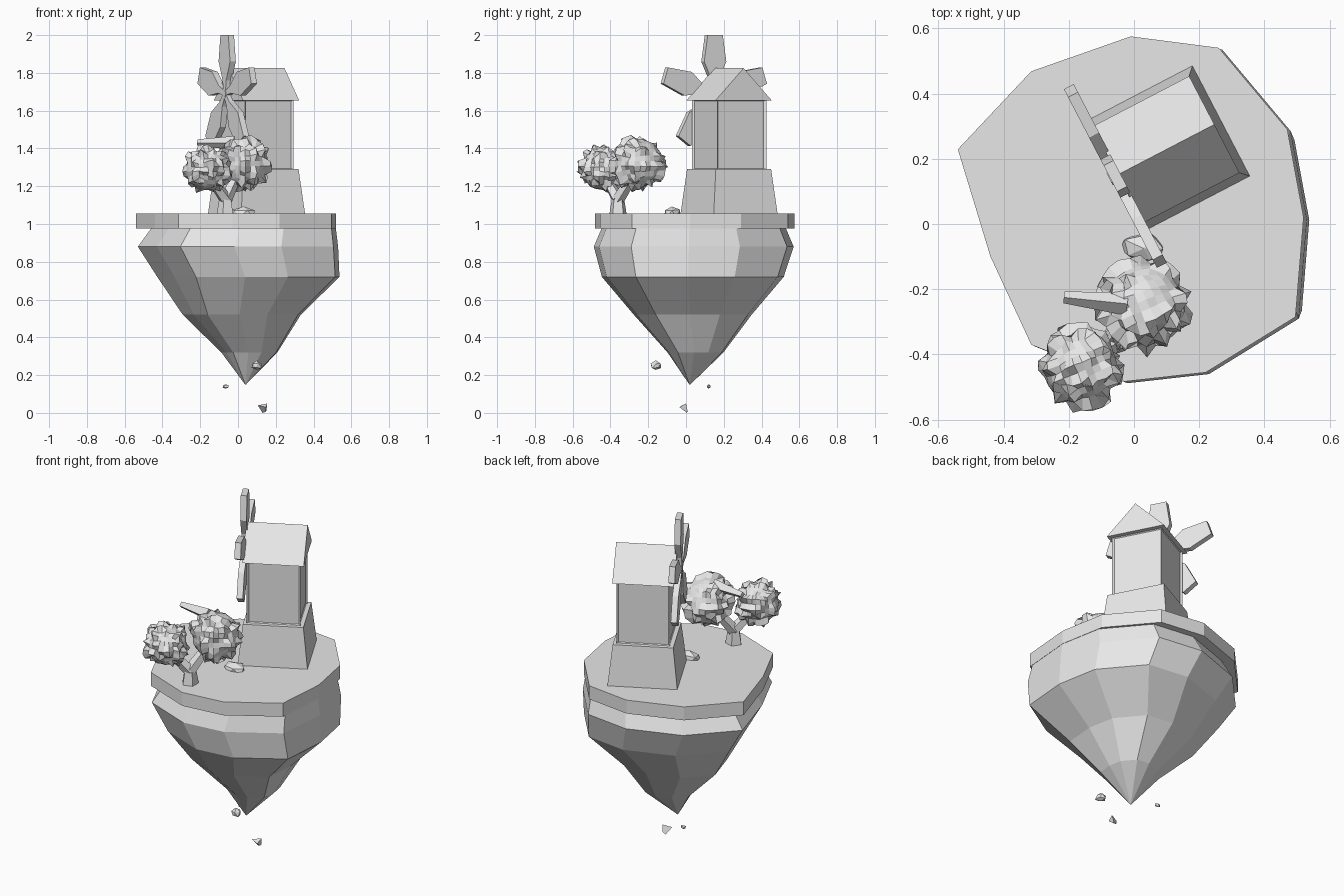
import bpy, bmesh, math, random
from mathutils import Matrix, Vector

random.seed(4)
if "Cube" in bpy.data.objects:
    bpy.data.objects.remove(bpy.data.objects["Cube"])

grey = bpy.data.materials.new("plain grey")
grey.use_nodes = True
grey.diffuse_color = (0.8, 0.8, 0.8, 1)
grey.node_tree.nodes["Principled BSDF"].inputs["Base Color"].default_value = grey.diffuse_color


def finish(name, bm, matrix=Matrix()):
    bmesh.ops.recalc_face_normals(bm, faces=bm.faces)
    mesh = bpy.data.meshes.new(name)
    bm.to_mesh(mesh)
    bm.free()
    mesh.materials.append(grey)
    obj = bpy.data.objects.new(name, mesh)
    obj.matrix_world = matrix
    bpy.context.collection.objects.link(obj)
    return obj


def loft(bm, rings):
    """Skin equal-length rings of points and cap both ends."""
    loops = [[bm.verts.new(p) for p in ring] for ring in rings]
    for a, b in zip(loops, loops[1:]):
        for i in range(len(a)):
            j = (i + 1) % len(a)
            bm.faces.new((a[i], a[j], b[j], b[i]))
    bm.faces.new(loops[0])
    bm.faces.new(loops[-1])


def square(h, z):
    return [(-h, -h, z), (h, -h, z), (h, h, z), (-h, h, z)]


def limb(bm, start, end, r1, r2, sides=5):
    """Tapered stick between two points."""
    start, end = Vector(start), Vector(end)
    turn = (end - start).to_track_quat('Z', 'Y')
    rings = []
    for p, r in ((start, r1), (end, r2)):
        rings.append([p + turn @ Vector((r * math.cos(k * math.tau / sides),
                                         r * math.sin(k * math.tau / sides), 0))
                      for k in range(sides)])
    loft(bm, rings)


# Grass slab
outline = [(-0.01, 0.575), (0.26, 0.54), (0.47, 0.29), (0.52, 0.02),
           (0.495, -0.285), (0.22, -0.455), (-0.03, -0.483), (-0.315, -0.37),
           (-0.44, -0.1), (-0.54, 0.229), (-0.315, 0.468)]
bm = bmesh.new()
loft(bm, [[(x, y, z) for x, y in outline] for z in (0.975, 1.055)])
finish("island_top", bm)

# Rock below: scaled copies of the outline narrowing to a point
cx, cy = -0.01, 0.045
levels = [(0.98, 0.03, 0.04, 0.92), (0.88, 0.0, 0.04, 1.0), (0.72, 0.055, 0.035, 0.91),
          (0.52, 0.02, 0.035, 0.59), (0.32, 0.06, 0.05, 0.28), (0.15, 0.04, 0.02, 0.004)]
bm = bmesh.new()
loft(bm, [[(ox + (x - cx) * s, oy + (y - cy) * s, z) for x, y in outline]
          for z, ox, oy, s in levels])
finish("island_rock", bm)

# Mill, built square and turned as a whole
mill = Matrix.Translation((0.098, 0.228, 0)) @ Matrix.Rotation(math.radians(27.5), 4, 'Z')

bm = bmesh.new()
loft(bm, [square(0.191, 1.05), square(0.165, 1.29)])
finish("mill_base", bm, mill)

bm = bmesh.new()
loft(bm, [square(0.146, 1.285), square(0.146, 1.66)])
bm.normal_update()
bmesh.ops.recalc_face_normals(bm, faces=bm.faces)
walls = [f for f in bm.faces if abs(f.normal.z) < 0.5]
bmesh.ops.inset_individual(bm, faces=walls, thickness=0.014, depth=-0.01)
finish("mill_walls", bm, mill)

bm = bmesh.new()
h = 0.167
loft(bm, [[(x, -h, 1.655), (x, h, 1.655), (x, 0, 1.825)] for x in (-h, h)])
finish("mill_roof", bm, mill)

# Sails
hub = Vector((-0.175, 0, 1.69))
shape = [(0.0, 0.012), (0.07, 0.02), (0.17, 0.066), (0.31, 0.045)]
for k in range(5):
    bm = bmesh.new()
    edge = [(w, r) for r, w in shape] + [(-w, r) for r, w in reversed(shape)]
    loft(bm, [[(t, y, z) for y, z in edge] for t in (-0.017, 0.017)])
    spin = Matrix.Rotation(k * math.tau / 5, 4, 'X')
    finish("sail_%d" % (k + 1), bm, mill @ Matrix.Translation(hub) @ spin)
bm = bmesh.new()
limb(bm, hub + Vector((-0.02, 0, 0)), hub + Vector((0.06, 0, 0)), 0.022, 0.022, 6)
finish("sail_shaft", bm, mill)

# Forked tree trunk and a loose branch
bm = bmesh.new()
fork = (-0.065, -0.36, 1.13)
limb(bm, (-0.065, -0.36, 1.04), fork, 0.05, 0.035)
limb(bm, fork, (-0.15, -0.43, 1.25), 0.035, 0.025)
limb(bm, fork, (0.0, -0.27, 1.27), 0.035, 0.025)
finish("tree_trunk", bm)
bm = bmesh.new()
limb(bm, (-0.215, -0.225, 1.43), (-0.02, -0.245, 1.43), 0.018, 0.036, 4)
finish("tree_branch", bm)


# Spiky foliage: cube spheres with some points pulled outwards
def foliage(name, centre, radius):
    bm = bmesh.new()
    bmesh.ops.create_cube(bm, size=2)
    bmesh.ops.subdivide_edges(bm, edges=bm.edges[:], cuts=6, use_grid_fill=True)
    for v in bm.verts:
        p = Vector([math.tan(c * math.pi / 4) for c in v.co]).normalized()
        pull = random.uniform(1.14, 1.27) if random.random() < 0.3 else random.uniform(0.96, 1.03)
        v.co = p * radius * pull
    finish(name, bm, Matrix.Translation(centre) @ Matrix.Rotation(0.4, 4, 'Z'))


foliage("foliage_small", (-0.165, -0.44, 1.29), 0.112)
foliage("foliage_large", (0.03, -0.25, 1.32), 0.128)


# Stones: jittered low-poly balls
def stone(name, centre, size):
    bm = bmesh.new()
    bmesh.ops.create_icosphere(bm, subdivisions=1, radius=1)
    for v in bm.verts:
        v.co *= random.uniform(0.8, 1.1)
    finish(name, bm, Matrix.Translation(centre) @ Matrix.Diagonal((*size, 1)))


stone("ground_stone", (0.03, -0.075, 1.055), (0.08, 0.05, 0.045))
stone("floating_stone_large", (0.1, -0.16, 0.25), (0.032, 0.032, 0.026))
stone("floating_stone_small", (-0.065, 0.12, 0.14), (0.017, 0.011, 0.012))
bm = bmesh.new()
loft(bm, [[(0.105, -0.02, 0.04), (0.155, 0.0, 0.05), (0.15, -0.035, 0.03)],
          [(0.13, 0.005, 0.0), (0.15, 0.008, 0.01), (0.145, 0.0, 0.005)]])
finish("floating_shard", bm)
